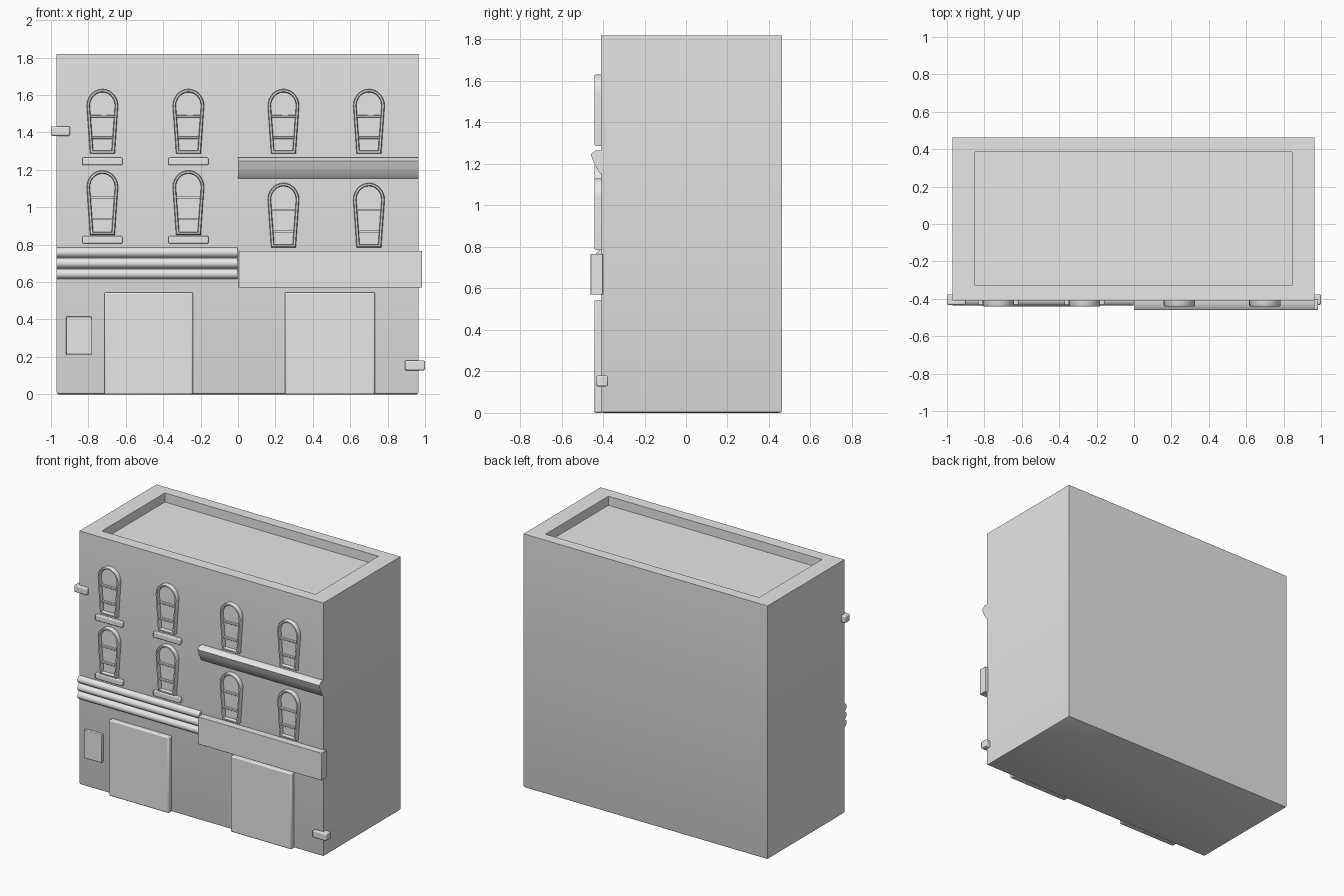
import bpy, bmesh, math

old = bpy.data.objects.get("Cube")
if old:
    bpy.data.objects.remove(old, do_unlink=True)

plaster = bpy.data.materials.new("pale grey plaster")
plaster.use_nodes = True
GREY = (0.8, 0.8, 0.8, 1)
plaster.diffuse_color = GREY
plaster.node_tree.nodes["Principled BSDF"].inputs["Base Color"].default_value = GREY

WALL = -0.41   # y of the front wall


def finish(name, bm, bevel=0.0, segments=2):
    """Turn a bmesh into a named, shaded object."""
    bmesh.ops.recalc_face_normals(bm, faces=bm.faces)
    mesh = bpy.data.meshes.new(name)
    bm.to_mesh(mesh)
    bm.free()
    mesh.materials.append(plaster)
    obj = bpy.data.objects.new(name, mesh)
    bpy.context.collection.objects.link(obj)
    if bevel:
        mod = obj.modifiers.new("soft edges", 'BEVEL')
        mod.width, mod.segments = bevel, segments
    bpy.ops.object.select_all(action='DESELECT')
    obj.select_set(True)
    bpy.context.view_layer.objects.active = obj
    bpy.ops.object.shade_smooth_by_angle(angle=math.radians(40))
    return obj


def box(name, x, y, z, bevel=0.0):
    bm = bmesh.new()
    bmesh.ops.create_cube(bm, size=1)
    for v in bm.verts:
        v.co = [r[0] if c < 0 else r[1] for c, r in zip(v.co, (x, y, z))]
    return finish(name, bm, bevel)


def bar(name, x, profile):
    """Extrude a (y, z) profile along x."""
    bm = bmesh.new()
    ends = [[bm.verts.new((px, y, z)) for y, z in profile] for px in x]
    bm.faces.new(ends[0])
    bm.faces.new(ends[1])
    n = len(profile)
    for i in range(n):
        j = (i + 1) % n
        bm.faces.new((ends[0][i], ends[0][j], ends[1][j], ends[1][i]))
    return finish(name, bm)


def arch(cx, z, inset):
    """Tapered window outline: narrow foot, round head."""
    wide, foot, spring = 0.084 - inset, 0.066 - inset, 0.255
    pts = [(cx - foot, z + inset), (cx + foot, z + inset)]
    for i in range(15):
        a = math.pi * i / 14
        pts.append((cx + wide * math.cos(a), z + spring + (0.09 - inset) * math.sin(a)))
    return pts


def window(name, cx, z):
    # raised surround with a sunken pane
    bm = bmesh.new()
    steps = ((0, WALL + 0.01), (0, -0.434), (0.004, -0.44), (0.013, -0.44),
             (0.017, -0.434), (0.017, -0.416))
    loops = [[bm.verts.new((x, y, pz)) for x, pz in arch(cx, z, inset)]
             for inset, y in steps]
    for a, b in zip(loops, loops[1:]):
        for i in range(len(a)):
            j = (i + 1) % len(a)
            bm.faces.new((a[i], a[j], b[j], b[i]))
    bm.faces.new(loops[-1])
    bm.faces.new(loops[0])
    finish(name + "_frame", bm)
    # glazing bars
    for n, (h, half) in enumerate(((0.085, 0.056), (0.2, 0.065))):
        box(f"{name}_glazing_bar_{n + 1}", (cx - half, cx + half),
            (-0.432, -0.414), (z + h - 0.006, z + h + 0.006), 0.002)


# Main block with a sunken roof behind a parapet
bm = bmesh.new()
bmesh.ops.create_cube(bm, size=1)
for v in bm.verts:
    v.co = (0.965 if v.co.x > 0 else -0.97, 0.462 if v.co.y > 0 else WALL,
            1.82 if v.co.z > 0 else 0)
top = max(bm.faces, key=lambda f: f.calc_center_median().z)
inner = bmesh.ops.extrude_discrete_faces(bm, faces=[top])["faces"][0]
for v in inner.verts:
    v.co.x = 0.845 if v.co.x > 0 else -0.85
    v.co.y = 0.385 if v.co.y > 0 else -0.328
floor = bmesh.ops.extrude_discrete_faces(bm, faces=[inner])["faces"][0]
for v in floor.verts:
    v.co.z -= 0.065
bmesh.ops.remove_doubles(bm, verts=bm.verts, dist=0.0001)
foot = [e for e in bm.edges if all(v.co.z < 0.001 for v in e.verts)]
bmesh.ops.bevel(bm, geom=foot, offset=0.012, segments=2, profile=0.5, affect='EDGES')
finish("building_block", bm)

# Windows, with sills on the right-hand house only
for col, cx in enumerate((-0.725, -0.265, 0.243, 0.7)):
    lower = 0.852 if cx < 0 else 0.785
    for floor_name, z in (("lower", lower), ("upper", 1.287)):
        window(f"{floor_name}_window_{col + 1}", cx, z)
        if cx < 0:
            s = z - (0.006 if floor_name == "lower" else 0.022)
            box(f"{floor_name}_sill_{col + 1}", (cx - 0.107, cx + 0.107),
                (-0.434, WALL + 0.01), (s - 0.04, s), 0.006)

# Shopfront doors
for side, x in (("right", (-0.715, -0.24)), ("left", (0.25, 0.732))):
    box(f"{side}_shop_door", x, (-0.442, WALL + 0.01), (0, 0.545), 0.008)

# Three rounded mouldings above the right shop
for i in range(3):
    z = 0.644 + i * 0.057
    arc = [math.pi * k / 8 for k in range(9)]
    bar(f"moulding_{i + 1}", (-0.97, -0.003),
        [(WALL + 0.005 - 0.031 * math.sin(a), z - 0.028 * math.cos(a)) for a in arc])

# Fascia and slanted awning on the left house
box("fascia_board", (0.003, 0.985), (-0.46, WALL + 0.01), (0.57, 0.767), 0.003)
bar("awning", (0, 0.965), [(WALL + 0.01, 1.265), (-0.436, 1.265), (-0.459, 1.247),
                           (-0.446, 1.21), (-0.42, 1.16), (WALL + 0.01, 1.145)])

# Wall box and the two small corner brackets
box("wall_box", (-0.92, -0.782), (-0.43, WALL + 0.01), (0.212, 0.415), 0.004)
box("upper_corner_bracket", (-1.0, -0.898), (-0.432, -0.376), (1.382, 1.432), 0.007)
box("lower_corner_bracket", (0.892, 1.0), (-0.432, -0.376), (0.128, 0.18), 0.007)
